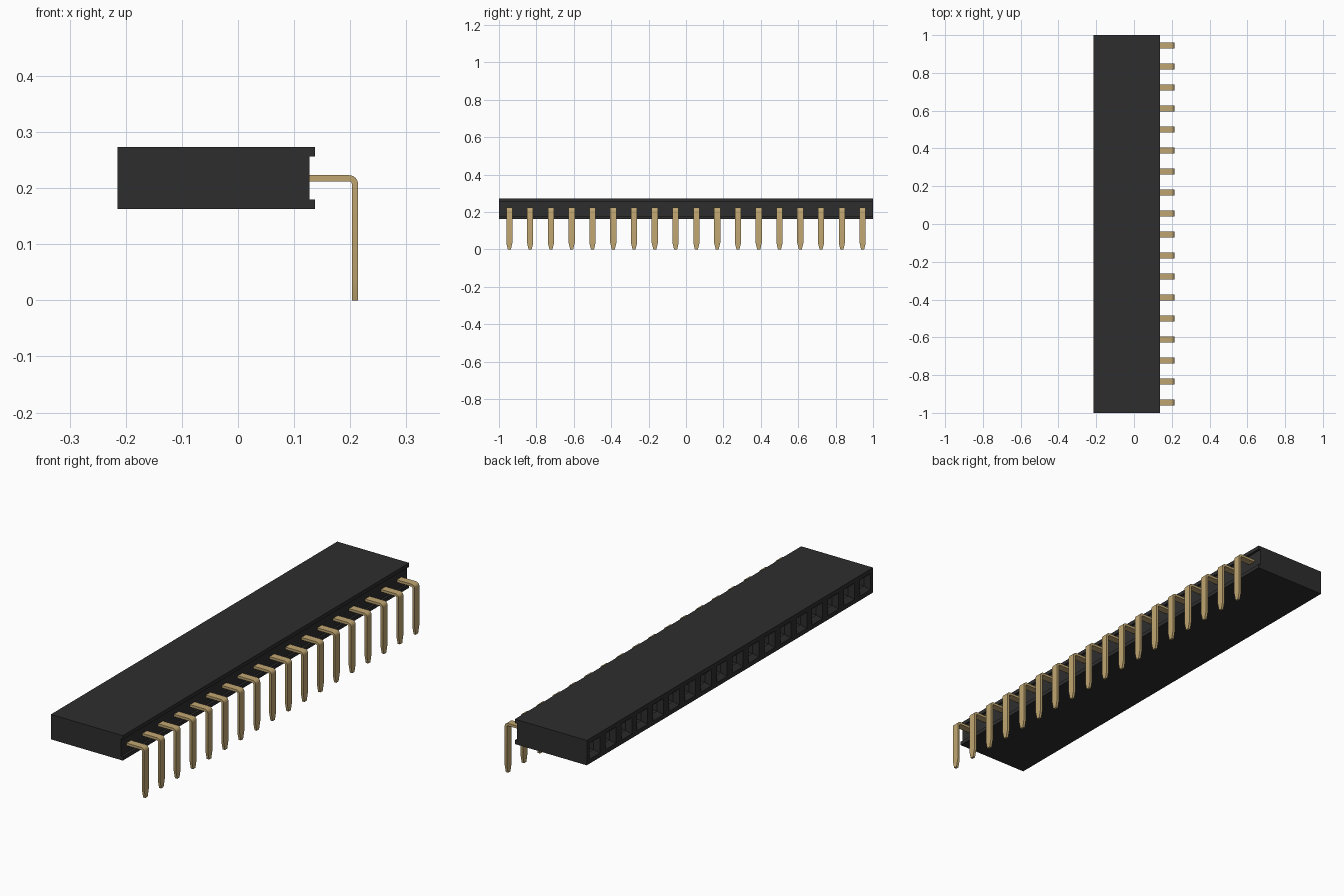
import bpy, bmesh, math

old = bpy.data.objects.get("Cube")
if old:
    bpy.data.objects.remove(old, do_unlink=True)

COUNT = 18
PITCH = 2 / COUNT


def material(name, rgb, roughness, metallic=0.0):
    m = bpy.data.materials.new(name)
    m.use_nodes = True
    m.diffuse_color = (*rgb, 1)
    node = m.node_tree.nodes["Principled BSDF"]
    node.inputs["Base Color"].default_value = (*rgb, 1)
    node.inputs["Roughness"].default_value = roughness
    node.inputs["Metallic"].default_value = metallic
    return m


def loft(bm, rings):
    """Join rings of points with quads and cap both ends."""
    loops = [[bm.verts.new(p) for p in ring] for ring in rings]
    n = len(loops[0])
    for a, b in zip(loops, loops[1:]):
        for i in range(n):
            j = (i + 1) % n
            bm.faces.new((a[i], a[j], b[j], b[i]))
    bm.faces.new(loops[0][::-1])
    bm.faces.new(loops[-1])
    bmesh.ops.recalc_face_normals(bm, faces=bm.faces[:])


def to_mesh(bm, name, mat):
    mesh = bpy.data.meshes.new(name)
    bm.to_mesh(mesh)
    bm.free()
    mesh.materials.append(mat)
    return mesh


def add_object(name, mesh, y=0.0):
    ob = bpy.data.objects.new(name, mesh)
    ob.location.y = y
    bpy.context.collection.objects.link(ob)
    return ob


black = material("black plastic", (0.027, 0.027, 0.027), 0.6)
gold = material("pale gold", (0.53, 0.38, 0.165), 0.5)

# Housing: lipped profile, one segment per contact
LEFT, RIGHT, REAR = -0.215, 0.137, 0.127
LOW, HIGH = 0.163, 0.273
profile = [(LEFT, LOW), (RIGHT, LOW), (RIGHT, 0.18), (REAR, 0.18),
           (REAR, 0.256), (RIGHT, 0.256), (RIGHT, HIGH), (LEFT, HIGH)]
bm = bmesh.new()
loft(bm, [[(x, -1 + k * PITCH, z) for x, z in profile] for k in range(COUNT + 1)])

# Sockets: square mouth, funnel, then a deep bore
mouths = [f for f in bm.faces if f.normal.x < -0.9]
bmesh.ops.inset_individual(bm, faces=mouths, thickness=0.019, use_even_offset=True)
bmesh.ops.inset_individual(bm, faces=mouths, thickness=0.017, depth=-0.02,
                           use_even_offset=True)
bmesh.ops.inset_individual(bm, faces=mouths, thickness=0.001, depth=-0.2,
                           use_even_offset=True)
add_object("housing", to_mesh(bm, "housing", black))

# Pin: flat strip bent at a right angle with a tapered tip
HALF, TIP_HALF = 0.0165, 0.008
INNER, OUTER = 0.005, 0.016
CX, CZ = 0.198, 0.207


def section(inner, outer, half):
    return [(inner[0], -half, inner[1]), (outer[0], -half, outer[1]),
            (outer[0], half, outer[1]), (inner[0], half, inner[1])]


rings = [section((0.11, CZ + INNER), (0.11, CZ + OUTER), HALF)]
STEPS = 6
for i in range(STEPS + 1):
    a = math.pi / 2 * (1 - i / STEPS)
    c, s = math.cos(a), math.sin(a)
    rings.append(section((CX + INNER * c, CZ + INNER * s),
                         (CX + OUTER * c, CZ + OUTER * s), HALF))
for z, half in ((0.035, HALF), (0, TIP_HALF)):
    rings.append(section((CX + INNER, z), (CX + OUTER, z), half))
bm = bmesh.new()
loft(bm, rings)
pin_mesh = to_mesh(bm, "pin", gold)

pins = [add_object(f"pin_{k + 1}", pin_mesh, -1 + (k + 0.5) * PITCH) for k in range(COUNT)]

# Smooth the bend, keep corners crisp
bpy.ops.object.select_all(action="DESELECT")
pins[0].select_set(True)
bpy.context.view_layer.objects.active = pins[0]
bpy.ops.object.shade_smooth_by_angle(angle=math.radians(20))
